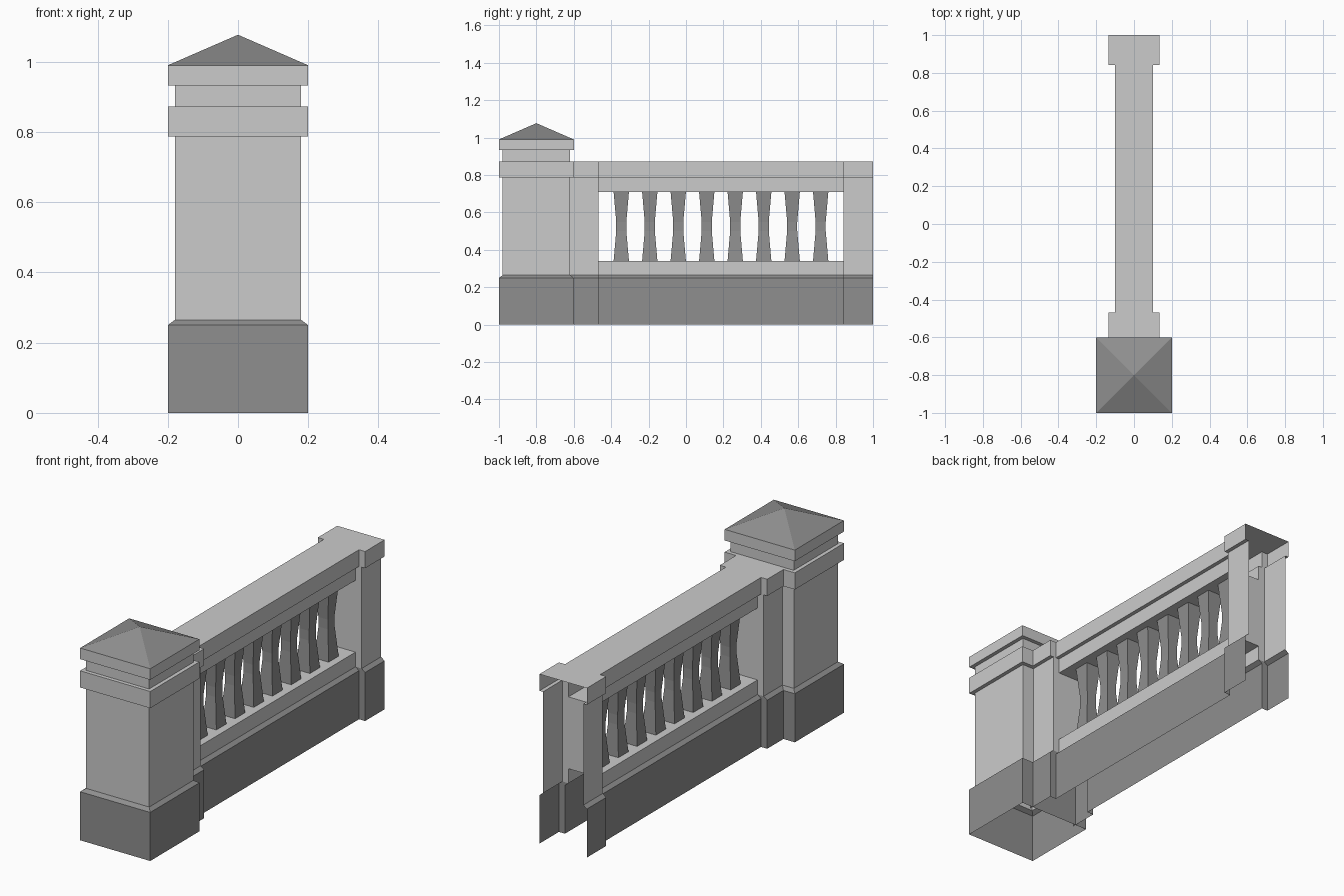
import bpy, bmesh

if "Cube" in bpy.data.objects:
    bpy.data.objects.remove(bpy.data.objects["Cube"])

Y_POST, Y_A, Y_B, Y_END = -0.8, -0.468, 0.842, 1.0


def material(name, v):
    m = bpy.data.materials.new(name)
    m.diffuse_color = (v, v, v, 1)
    m.use_nodes = True
    m.node_tree.nodes["Principled BSDF"].inputs["Base Color"].default_value = m.diffuse_color
    return m


LIGHT = material("light_stone", .565)
DARK = material("dark_stone", .275)


def finish(name, bm, all_dark=False):
    """Make the object; plinth faces and the pyramid tip are dark stone."""
    bmesh.ops.remove_doubles(bm, verts=bm.verts, dist=1e-5)
    bmesh.ops.recalc_face_normals(bm, faces=bm.faces)
    for f in bm.faces:
        plinth = max(v.co.z for v in f.verts) < .266
        f.material_index = int(all_dark or plinth or len(f.verts) == 3)
    me = bpy.data.meshes.new(name)
    me.materials.append(LIGHT)
    me.materials.append(DARK)
    bm.to_mesh(me)
    bm.free()
    ob = bpy.data.objects.new(name, me)
    bpy.context.collection.objects.link(ob)
    return ob


def quad(bm, pts):
    bm.faces.new([bm.verts.new(p) for p in pts])


def square_loft(name, profile, yc, apex=None, all_dark=False):
    """Stack of square rings (half width, z), open ends, optional pyramid tip."""
    bm = bmesh.new()
    rings = [[bm.verts.new((sx * h, yc + sy * h, z))
              for sx, sy in ((-1, -1), (1, -1), (1, 1), (-1, 1))] for h, z in profile]
    for a, b in zip(rings, rings[1:]):
        for i in range(4):
            j = (i + 1) % 4
            bm.faces.new((a[i], a[j], b[j], b[i]))
    if apex:
        tip = bm.verts.new((0, yc, apex))
        for i in range(4):
            bm.faces.new((rings[-1][i], rings[-1][(i + 1) % 4], tip))
    return finish(name, bm, all_dark)


def sweep(bm, half, y0, y1, closed=False):
    """Mirror a half profile (x, z) across x = 0 and extrude it along y."""
    pts = half + [(-x, z) for x, z in reversed(half)]
    pairs = list(zip(pts, pts[1:]))
    if closed:
        pairs.append((pts[-1], pts[0]))
    for (xa, za), (xb, zb) in pairs:
        quad(bm, ((xa, y0, za), (xa, y1, za), (xb, y1, zb), (xb, y0, zb)))


# Corner post with plinth, collar, neck and pyramid cap (hollow underneath)
square_loft("corner_post", [(.2, 0), (.2, .25), (.18, .265), (.18, .787), (.2, .787),
                            (.2, .873), (.18, .873), (.18, .933), (.2, .933), (.2, .99)],
            Y_POST, 1.077)

# Pilasters at both ends of the railing; the far one is open at its end
levels = [0, .25, .265, .787, .787, .873]
outer = list(zip([.135, .135, .115, .115, .135, .135], levels))
inner = list(zip([.1, .1, .08, .08, .1, .1], levels))
for name, y0, y1, face_y in (("near_pilaster", -.62, Y_A, Y_A), ("far_pilaster", Y_B, Y_END, Y_B)):
    bm = bmesh.new()
    sweep(bm, outer, y0, y1)
    # shoulders beside the rails, and the panel closing the baluster opening
    for i in (0, 1, 2, 4):
        for s in (-1, 1):
            quad(bm, [(s * x, face_y, z) for x, z in
                      (inner[i], outer[i], outer[i + 1], inner[i + 1])])
    quad(bm, [(x, face_y, z) for x, z in ((-.08, .34), (.08, .34), (.08, .71), (-.08, .71))])
    finish(name, bm)

# Lower wall and top rail
bm = bmesh.new()
sweep(bm, [(.1, 0), (.1, .25), (.08, .265), (.08, .34)], Y_A, Y_B)
finish("lower_wall", bm)
bm = bmesh.new()
sweep(bm, [(.08, .71), (.08, .787), (.1, .787), (.1, .873)], Y_A, Y_B, closed=True)
finish("top_rail", bm)

# Eight waisted square balusters
for i in range(8):
    square_loft(f"baluster_{i + 1}", [(.041, .34), (.027, .5), (.027, .55), (.041, .71)],
                -.346 + i * .1523, all_dark=True)
